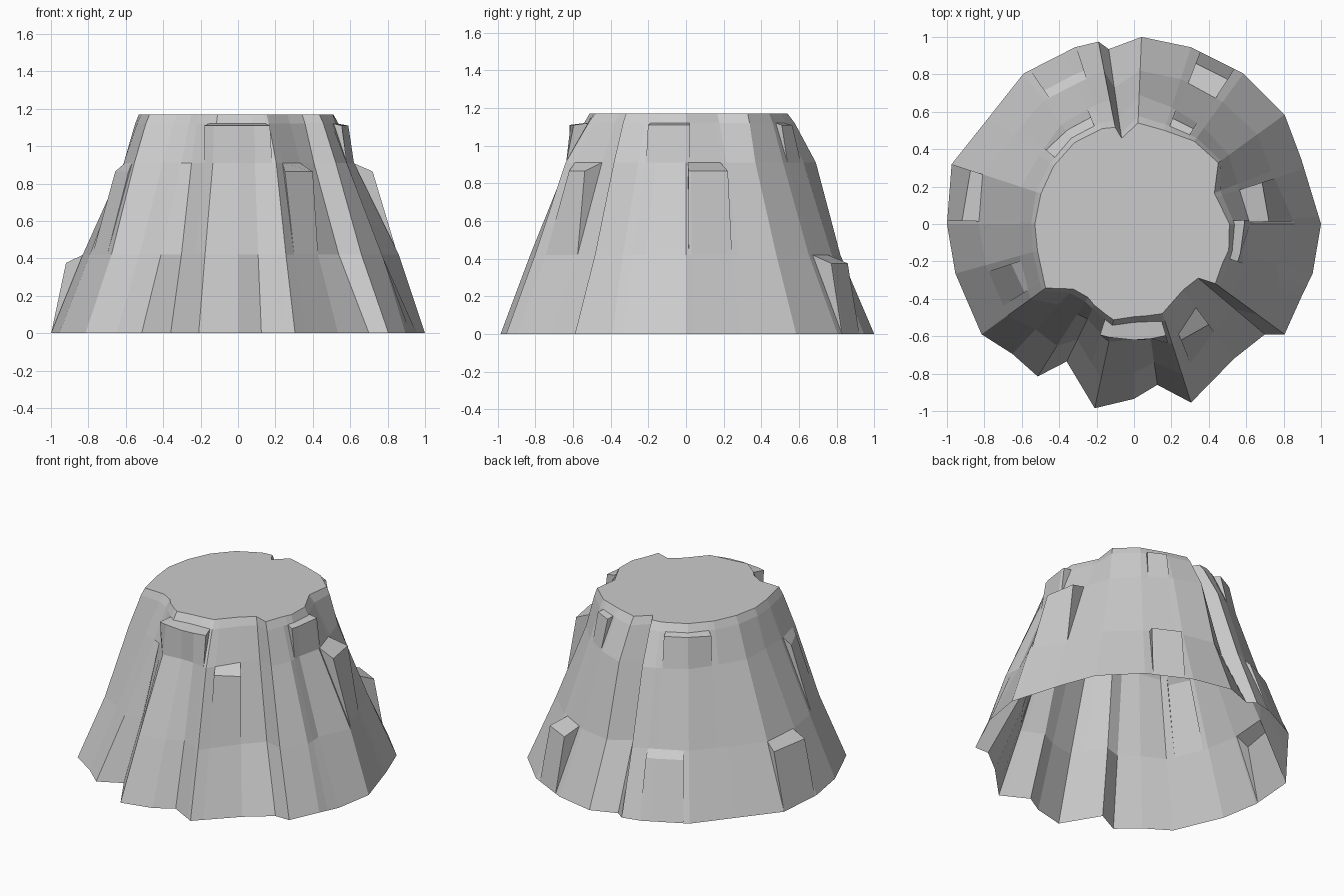
import bpy, bmesh
from math import cos, sin, radians, degrees, atan2

if "Cube" in bpy.data.objects:
    bpy.data.objects.remove(bpy.data.objects["Cube"])

# Columns clockwise: base x, base y, then the inward scale at z 0.42, 0.91 and 1.17
COLUMNS = [
    (0.04, 1.00, .82, .69, .54), (0.305, .945, .82, .66, .53), (0.585, .805, .81, .64, .55),
    (0.805, .585, .82, .63, .56), (0.895, .345, .82, .62, .48), (1.00, 0.00, .86, .62, .51),
    (0.955, -.265, .80, .61, .53), (0.895, -.39, .86, .65, .53), (0.805, -.59, .82, .65, .54),
    (0.70, -.59, .77, .58, .49), (0.535, -.72, .80, .62, .49), (0.305, -.955, .84, .67, .50),
    (0.125, -.86, .86, .72, .57), (0.00, -.935, .85, .66, .53), (-.21, -.985, .84, .64, .52),
    (-.36, -.735, .84, .69, .59), (-.515, -.815, .80, .59, .48), (-.65, -.695, .81, .62, .50),
    (-.815, -.59, .83, .68, .58), (-.955, -.265, .83, .64, .54), (-1.0, 0.00, .83, .61, .53),
    (-.975, .32, .83, .62, .51), (-.78, .565, .83, .65, .55), (-.59, .805, .82, .66, .54),
    (-.315, .945, .82, .67, .54), (-.19, .975, .84, .68, .53), (-.135, .935, .78, .60, .49),
]
LEVELS = [0, .42, .91, 1.12, 1.17]

# Broken-off ledges: start angle, end angle, band between levels, lip radius
LEDGES = [
    (162, 179, 0, .92), (57, 69, 0, .92), (108, 124, 0, .86),
    (1, 18, 1, .72), (292, 307, 1, .67), (198, 212, 1, .69),
    (253, 286, 2, .62), (340, 2, 2, .59), (112, 140, 2, .615), (58, 70, 2, .60),
]


def angle(c):
    return degrees(atan2(c[1], c[0])) % 360


def add_column(cols, a):
    """Split the wall where the ray at angle a crosses it."""
    dx, dy = cos(radians(a)), sin(radians(a))
    for i, p in enumerate(cols):
        q = cols[(i + 1) % len(cols)]
        span, gap = (angle(p) - angle(q)) % 360, (angle(p) - a) % 360
        if gap < .4 or abs(span - gap) < .4:
            return
        if gap < span:
            cp, cq = dx * p[1] - dy * p[0], dx * q[1] - dy * q[0]
            t = cp / (cp - cq)
            cols.insert(i + 1, tuple(u + (v - u) * t for u, v in zip(p, q)))
            return


cols = list(COLUMNS)
for a0, a1, *_ in LEDGES:
    add_column(cols, a0)
    add_column(cols, a1)
n = len(cols)

# Stacked rings of the rock wall
bm = bmesh.new()
rings = []
for k, z in enumerate(LEVELS):
    ring = []
    for x, y, a, b, c in cols:
        s = (1, a, b, b * .25 + c * .75, c)[k]
        ring.append(bm.verts.new((x * s, y * s, z)))
    rings.append(ring)

lips = {}


def lip(i, band, r):
    """Lip point of a ledge, shared by neighbouring faces."""
    key = (i, band)
    if key not in lips:
        a = radians(angle(cols[i]))
        drop = .01 if band == 2 else .045
        lips[key] = bm.verts.new((r * cos(a), r * sin(a), LEVELS[band + 1] - drop))
    return lips[key]


# Wall faces, replaced by a slab front and a ledge top inside each ledge range
for band in range(4):
    low, high = rings[band], rings[band + 1]
    for i in range(n):
        j = (i + 1) % n
        mid = (angle(cols[i]) - ((angle(cols[i]) - angle(cols[j])) % 360) / 2) % 360
        hit = [l for l in LEDGES if l[2] == band and (mid - l[0]) % 360 < (l[1] - l[0]) % 360]
        if hit:
            li, lj = lip(i, band, hit[0][3]), lip(j, band, hit[0][3])
            bm.faces.new((low[i], low[j], lj, li))
            bm.faces.new((li, lj, high[j], high[i]))
        else:
            bm.faces.new((low[i], low[j], high[j], high[i]))

# Ends of the slabs
for (i, band), v in lips.items():
    linked = [lips.get(((i + s) % n, band)) for s in (-1, 1)]
    if None in linked:
        bm.faces.new((rings[band][i], v, rings[band + 1][i]))

# Flat top; the underside stays open
bm.faces.new(rings[-1])
bmesh.ops.recalc_face_normals(bm, faces=bm.faces)
mesh = bpy.data.meshes.new("rock_body")
bm.to_mesh(mesh)
bm.free()
bpy.context.collection.objects.link(bpy.data.objects.new("rock_body", mesh))
